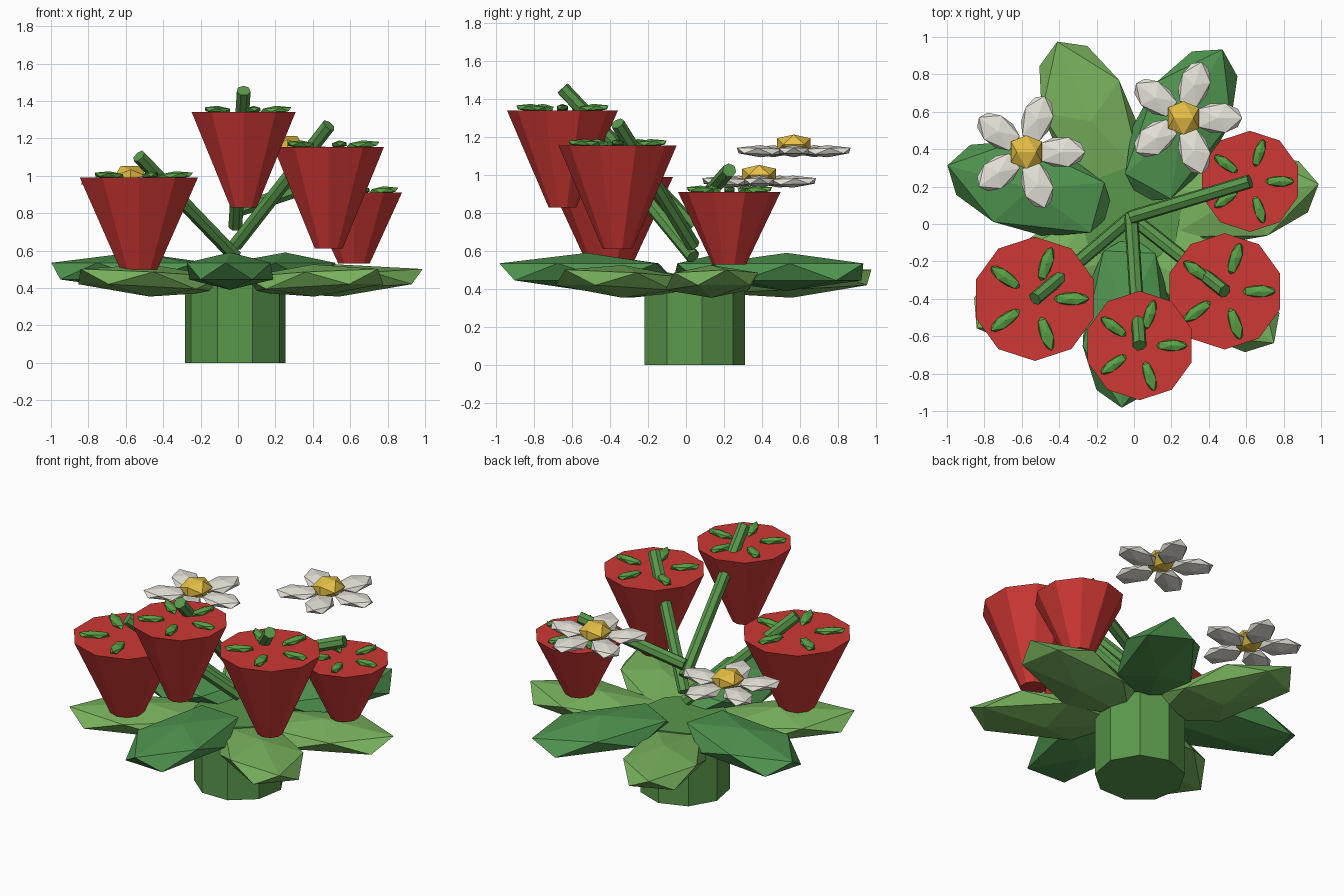
import bpy, bmesh
from math import cos, sin, radians, tau
from mathutils import Matrix, Vector

if "Cube" in bpy.data.objects:
    bpy.data.objects.remove(bpy.data.objects["Cube"])


def material(name, rgb):
    m = bpy.data.materials.new(name)
    m.diffuse_color = (*rgb, 1)
    m.use_nodes = True
    m.node_tree.nodes["Principled BSDF"].inputs["Base Color"].default_value = m.diffuse_color
    return m


STEM = material("stem_green", (0.10, 0.31, 0.07))
DARK = material("dark_leaf_green", (0.08, 0.30, 0.08))
LIGHT = material("light_leaf_green", (0.19, 0.45, 0.11))
SEPAL = material("sepal_green", (0.10, 0.36, 0.06))
RED = material("berry_red", (0.62, 0.04, 0.035))
WHITE = material("petal_white", (0.80, 0.77, 0.70))
YELLOW = material("yellow", (0.80, 0.53, 0.06))
CROWN = Vector((-0.015, 0.037, 0))


def finish(name, bm, mat):
    bmesh.ops.recalc_face_normals(bm, faces=bm.faces)
    me = bpy.data.meshes.new(name)
    bm.to_mesh(me)
    bm.free()
    me.materials.append(mat)
    ob = bpy.data.objects.new(name, me)
    bpy.context.collection.objects.link(ob)
    return ob


def frustum(name, sides, p0, p1, r0, r1, mat):
    """Tapered prism between two points."""
    p0, p1 = Vector(p0), Vector(p1)
    d = p1 - p0
    bm = bmesh.new()
    bmesh.ops.create_cone(bm, cap_ends=True, segments=sides, radius1=r0,
                          radius2=r1, depth=d.length)
    rot = d.to_track_quat('Z', 'Y').to_matrix().to_4x4() if d.xy.length > 1e-6 else Matrix()
    bm.transform(Matrix.Translation((p0 + p1) / 2) @ rot)
    return finish(name, bm, mat)


def blade(name, origin, angle, dist, z, size, tilt, mat):
    """Stretched icosahedron pointing outward from origin."""
    bm = bmesh.new()
    bmesh.ops.create_icosphere(bm, subdivisions=1, radius=1)
    bm.transform(Matrix.Translation((origin[0], origin[1], z))
                 @ Matrix.Rotation(angle, 4, 'Z')
                 @ Matrix.Translation((dist, 0, 0))
                 @ Matrix.Rotation(-tilt, 4, 'Y')
                 @ Matrix.Diagonal((*size, 1)))
    return finish(name, bm, mat)


# Trunk
frustum("trunk", 9, CROWN, CROWN + Vector((0, 0, 0.48)), 0.273, 0.273, STEM)

# Ring of seven leaves, alternately low/light and high/dark
for k in range(7):
    ang = radians(10) + k * tau / 7
    if k % 2:
        blade(f"leaf_{k}", CROWN, ang, 0.56, 0.49, (0.515, 0.264, 0.10), 0, DARK)
    else:
        blade(f"leaf_{k}", CROWN, ang, 0.56, 0.44, (0.515, 0.264, 0.086), 0.05, LIGHT)

# Berries: x, y, bottom z, top z, bottom radius, top radius, stem base z
berries = [(-0.53, -0.40, 0.50, 0.99, 0.105, 0.332, 0.57),
           (0.03, -0.65, 0.83, 1.34, 0.073, 0.292, 0.73),
           (0.485, -0.36, 0.61, 1.155, 0.078, 0.311, 0.63),
           (0.62, 0.228, 0.53, 0.91, 0.088, 0.27, 0.81)]
for i, (x, y, z0, z1, r0, r1, zb) in enumerate(berries):
    frustum(f"berry_{i}", 10, (x, y, z0), (x, y, z1), r0, r1, RED)
    frustum(f"berry_stem_{i}", 7, CROWN + Vector((0, 0, zb)), (x, y, z1 + 0.115),
            0.038, 0.038, STEM)
    for k in range(5):
        blade(f"sepal_{i}_{k}", (x, y), k * tau / 5, 0.59 * r1, z1 + 0.012,
              (0.32 * r1, 0.115 * r1, 0.022), 0.05, SEPAL)

# Flowers: five petals round a flattened icosahedron centre
for i, (x, y, z) in enumerate([(-0.575, 0.385, 0.965), (0.265, 0.567, 1.125)]):
    for k in range(5):
        blade(f"petal_{i}_{k}", (x, y), k * tau / 5, 0.185, z,
              (0.145, 0.092, 0.032), 0.03, WHITE)
    bm = bmesh.new()
    for a in (-1, 1):
        for b in (-1, 1):
            for v in ((0.85 * a, 0.526 * b, 0), (0, 0.85 * a, 0.526 * b),
                      (0.526 * b, 0, 0.85 * a)):
                bm.verts.new(v)
    bmesh.ops.convex_hull(bm, input=bm.verts)
    bm.transform(Matrix.Translation((x, y, z + 0.035))
                 @ Matrix.Diagonal((0.098, 0.105, 0.062, 1)))
    finish(f"flower_centre_{i}", bm, YELLOW)
